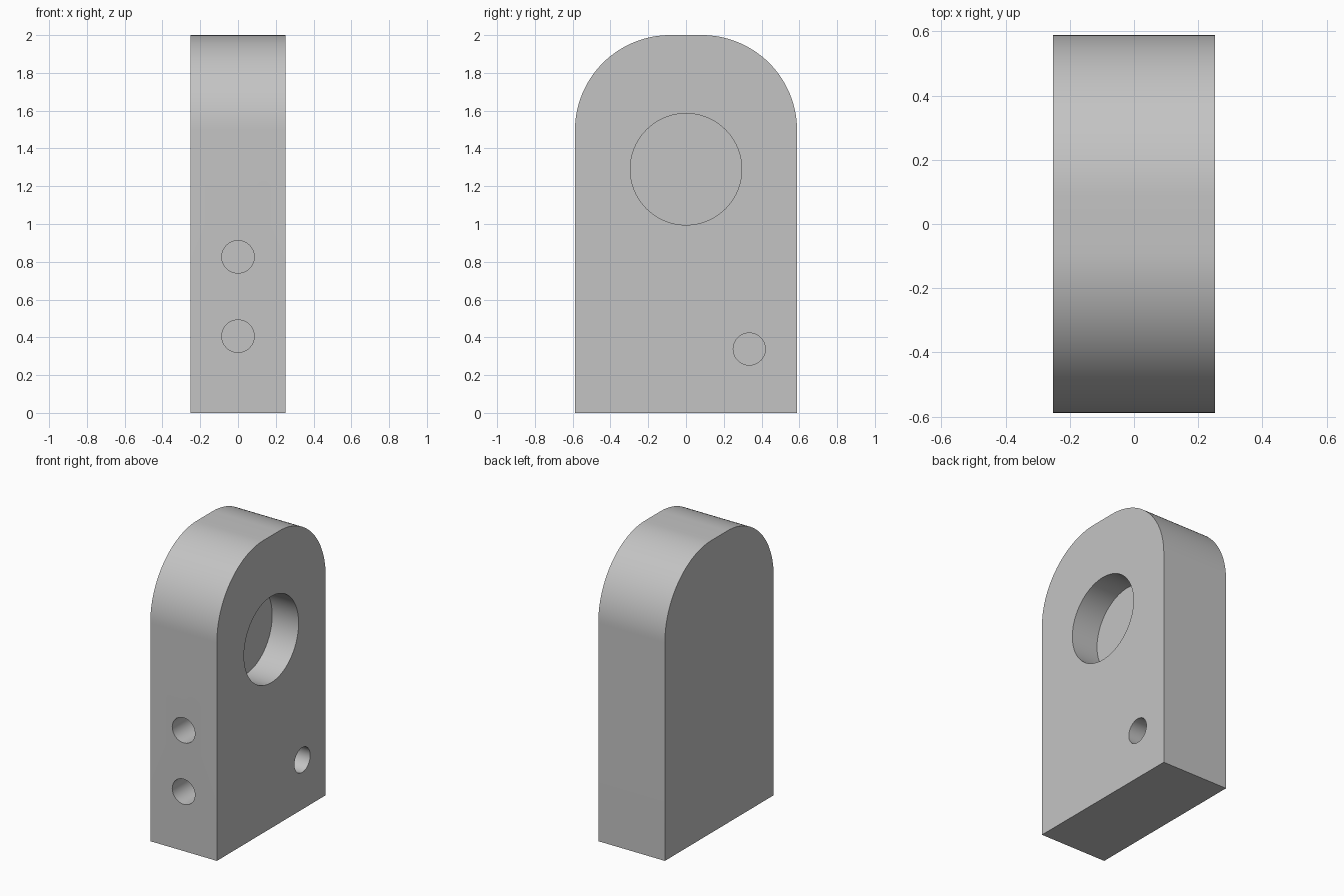
import bpy, bmesh, math
from mathutils import Matrix, Vector

cube = bpy.data.objects.get("Cube")
if cube:
    bpy.data.objects.remove(cube, do_unlink=True)

HALF_X, HALF_Y, HEIGHT, CORNER = 0.252, 0.588, 2.0, 0.504

grey = bpy.data.materials.new("light grey")
grey.use_nodes = True
colour = (0.55, 0.55, 0.55, 1)
grey.diffuse_color = colour
grey.node_tree.nodes["Principled BSDF"].inputs["Base Color"].default_value = colour


def make_object(name, bm):
    bmesh.ops.recalc_face_normals(bm, faces=bm.faces)
    mesh = bpy.data.meshes.new(name)
    bm.to_mesh(mesh)
    bm.free()
    mesh.materials.append(grey)
    obj = bpy.data.objects.new(name, mesh)
    bpy.context.collection.objects.link(obj)
    return obj


# Block with two rounded top corners, extruded across x
steps = 32
arc = [(HALF_Y - CORNER + CORNER * math.cos(a), HEIGHT - CORNER + CORNER * math.sin(a))
       for a in (math.pi / 2 * i / steps for i in range(steps + 1))]
profile = [(HALF_Y, 0)] + arc + [(-y, z) for y, z in reversed(arc)] + [(-HALF_Y, 0)]
bm = bmesh.new()
side = bm.faces.new([bm.verts.new((-HALF_X, y, z)) for y, z in profile])
moved = bmesh.ops.extrude_face_region(bm, geom=[side], use_keep_orig=True)["geom"]
bmesh.ops.translate(bm, vec=(2 * HALF_X, 0, 0),
                    verts=[v for v in moved if isinstance(v, bmesh.types.BMVert)])
block = make_object("block", bm)


# Blind round holes, each sunk inward from a point on a face
def drill(name, mouth, inward, radius, depth, sides):
    inward = Vector(inward)
    over = 0.1
    centre = Vector(mouth) + inward * (depth - over) / 2
    bm = bmesh.new()
    bmesh.ops.create_cone(
        bm, cap_ends=True, segments=sides, radius1=radius, radius2=radius, depth=depth + over,
        matrix=Matrix.Translation(centre) @ inward.to_track_quat("Z", "Y").to_matrix().to_4x4())
    cutter = make_object(name + "_cutter", bm)
    cutter.hide_render = True
    cut = block.modifiers.new(name, "BOOLEAN")
    cut.operation, cut.solver, cut.object = "DIFFERENCE", "EXACT", cutter
    return cutter


cutters = [
    drill("large_recess", (HALF_X, 0, 1.29), (-1, 0, 0), 0.295, 0.2, 96),
    drill("side_hole", (HALF_X, 0.335, 0.338), (-1, 0, 0), 0.085, 0.25, 48),
    drill("lower_front_hole", (0, -HALF_Y, 0.406), (0, 1, 0), 0.086, 0.42, 48),
    drill("upper_front_hole", (0, -HALF_Y, 0.826), (0, 1, 0), 0.086, 0.42, 48),
]

# Apply the cuts, remove the cutters and smooth the round surfaces
bpy.ops.object.select_all(action="DESELECT")
block.select_set(True)
bpy.context.view_layer.objects.active = block
for cut in list(block.modifiers):
    bpy.ops.object.modifier_apply(modifier=cut.name)
for cutter in cutters:
    bpy.data.objects.remove(cutter, do_unlink=True)
bpy.ops.object.shade_smooth_by_angle(angle=math.radians(30))
